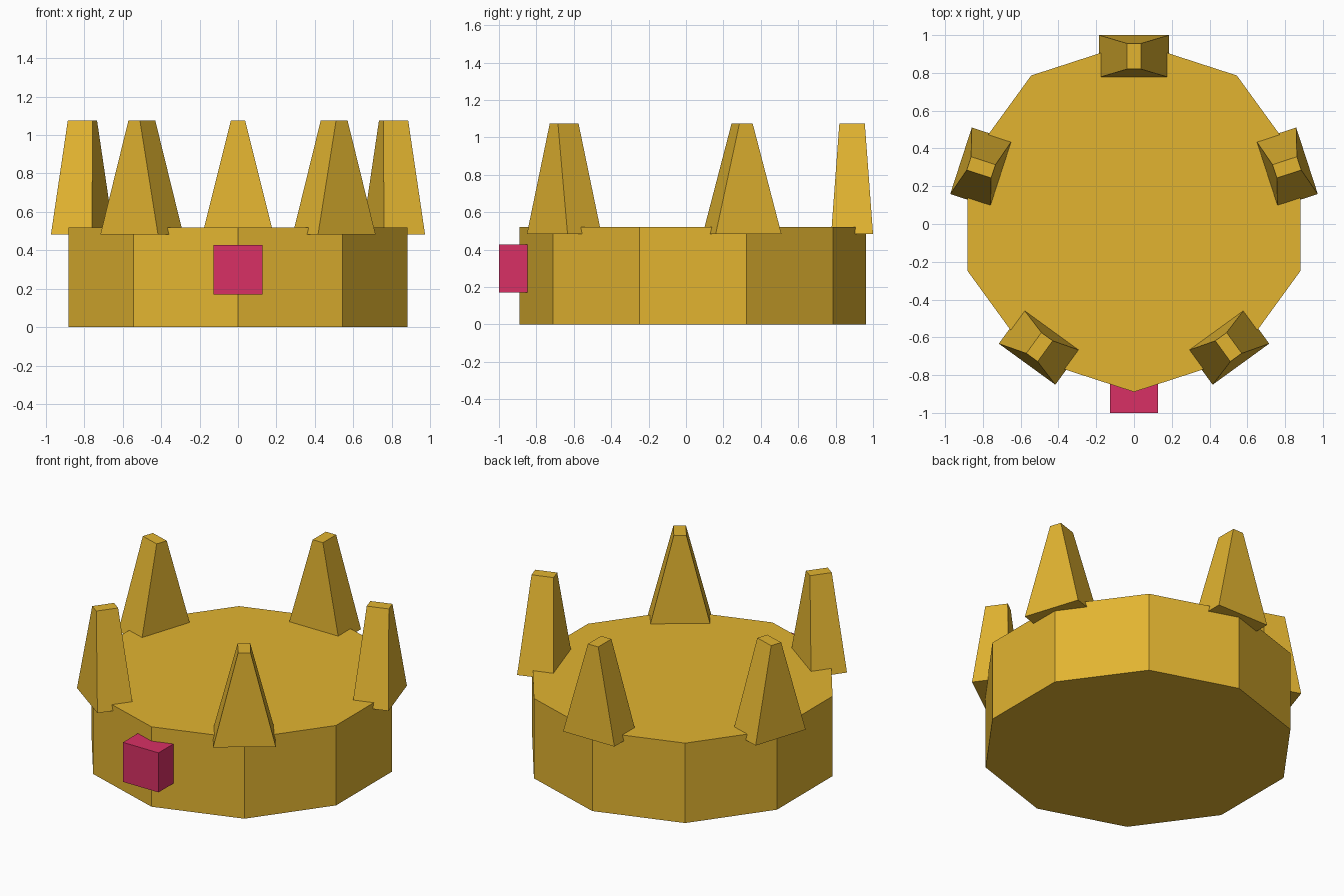
import bpy
import math
from mathutils import Matrix

cube = bpy.data.objects.get("Cube")
if cube:
    bpy.data.objects.remove(cube, do_unlink=True)

CENTRE_Y = 0.037
BAND_RADIUS = 0.926
BAND_HEIGHT = 0.52
SPIKE_RADIUS = 0.851


def make_material(name, rgb):
    colour = (*rgb, 1.0)
    mat = bpy.data.materials.new(name)
    mat.use_nodes = True
    mat.diffuse_color = colour
    mat.node_tree.nodes["Principled BSDF"].inputs["Base Color"].default_value = colour
    return mat


def make_object(name, verts, faces, mat):
    mesh = bpy.data.meshes.new(name)
    mesh.from_pydata(verts, [], faces)
    mesh.materials.append(mat)
    obj = bpy.data.objects.new(name, mesh)
    bpy.context.collection.objects.link(obj)
    return obj


def loft(name, bottom, top, z0, z1, mat):
    """Solid between two outlines with the same number of points."""
    n = len(bottom)
    verts = [(x, y, z0) for x, y in bottom] + [(x, y, z1) for x, y in top]
    faces = [tuple(reversed(range(n))), tuple(range(n, 2 * n))]
    faces += [(i, (i + 1) % n, n + (i + 1) % n, n + i) for i in range(n)]
    return make_object(name, verts, faces, mat)


def rectangle(hx, hy):
    return [(-hx, -hy), (hx, -hy), (hx, hy), (-hx, hy)]


gold = make_material("gold", (0.76, 0.456, 0.03))
pink = make_material("ruby_pink", (0.69, 0.03, 0.13))

# Ten-sided solid band with a corner at the front
angles = [math.radians(-90 + 36 * i) for i in range(10)]
outline = [(BAND_RADIUS * math.cos(a), BAND_RADIUS * math.sin(a)) for a in angles]
band = loft("band", outline, outline, 0, BAND_HEIGHT, gold)
band.location.y = CENTRE_Y

# Five tapered spikes around the rim, one at the back
for i in range(5):
    spike = loft(f"spike_{i + 1}", rectangle(0.185, 0.112), rectangle(0.037, 0.068),
                 0.483, 1.075, gold)
    spike.matrix_world = (Matrix.Translation((0, CENTRE_Y, 0))
                          @ Matrix.Rotation(math.radians(72 * i), 4, "Z")
                          @ Matrix.Translation((0, SPIKE_RADIUS, 0)))

# Cube gem set into the front corner
gem = loft("front_gem", rectangle(0.128, 0.128), rectangle(0.128, 0.128), 0.17, 0.427, pink)
gem.location.y = -0.872
